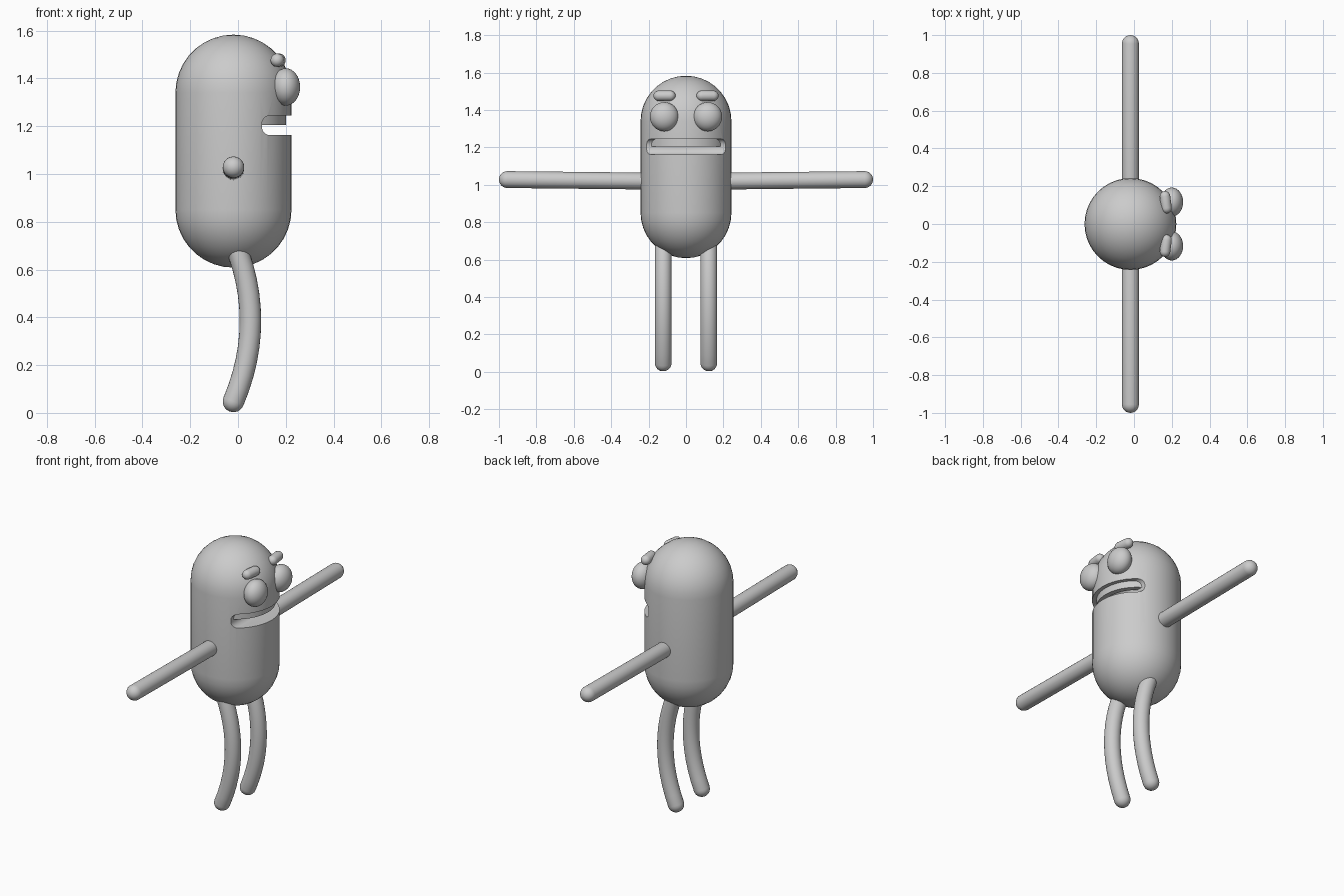
import bpy, bmesh
from math import sin, cos, pi, sqrt, radians
from mathutils import Vector

if "Cube" in bpy.data.objects:
    bpy.data.objects.remove(bpy.data.objects["Cube"])

CX = -0.019          # axis of body and arms
R = 0.243            # body radius


def finish(name, bm, angle=40):
    bmesh.ops.recalc_face_normals(bm, faces=bm.faces[:])
    me = bpy.data.meshes.new(name)
    bm.to_mesh(me)
    bm.free()
    ob = bpy.data.objects.new(name, me)
    bpy.context.collection.objects.link(ob)
    smooth(ob, angle)
    return ob


def smooth(ob, angle=40):
    bpy.ops.object.select_all(action='DESELECT')
    ob.select_set(True)
    bpy.context.view_layer.objects.active = ob
    bpy.ops.object.shade_smooth_by_angle(angle=radians(angle))


def capsule(name, path, r, side, seg=24, cap=6):
    """Round-ended tube along path (centres of the end spheres included)."""
    p = [Vector(q) for q in path]
    tan = [(p[min(i + 1, len(p) - 1)] - p[max(i - 1, 0)]).normalized() for i in range(len(p))]
    a = [pi / 2 * k / cap for k in range(1, cap)]
    st = [(p[0] - tan[0] * r * cos(t), tan[0], r * sin(t)) for t in a]
    st += [(q, t, r) for q, t in zip(p, tan)]
    st += [(p[-1] + tan[-1] * r * cos(t), tan[-1], r * sin(t)) for t in reversed(a)]
    bm = bmesh.new()
    rings = []
    for c, t, rad in st:
        v = t.cross(Vector(side)).normalized()
        u = v.cross(t)
        rings.append([bm.verts.new(c + (u * cos(2 * pi * k / seg) + v * sin(2 * pi * k / seg)) * rad)
                      for k in range(seg)])
    for A, B in zip(rings, rings[1:]):
        for k in range(seg):
            bm.faces.new((A[k], A[(k + 1) % seg], B[(k + 1) % seg], B[k]))
    for ring, end in ((rings[0], p[0] - tan[0] * r), (rings[-1], p[-1] + tan[-1] * r)):
        tip = bm.verts.new(end)
        for k in range(seg):
            bm.faces.new((ring[k], ring[(k + 1) % seg], tip))
    return finish(name, bm)


def prism(name, pts, offset):
    """Closed outline swept by offset."""
    bm = bmesh.new()
    f = bm.faces.new([bm.verts.new(q) for q in pts])
    new = bmesh.ops.extrude_face_region(bm, geom=[f], use_keep_orig=True)['geom']
    bmesh.ops.translate(bm, vec=offset, verts=[g for g in new if isinstance(g, bmesh.types.BMVert)])
    return finish(name, bm)


# Body
body = capsule("body", [(CX, 0, 0.608 + R), (CX, 0, 1.583 - R)], R, (1, 0, 0), 40, 9)

# Mouth slot cut straight across the face, rounded at the back
z0, z1, xb, cr = 1.162, 1.245, 0.10, 0.035
outline = [(0.4, -0.4, z0)]
outline += [(xb + cr - cr * sin(t), -0.4, z0 + cr - cr * cos(t)) for t in [pi / 2 * k / 5 for k in range(6)]]
outline += [(xb + cr - cr * cos(t), -0.4, z1 - cr + cr * sin(t)) for t in [pi / 2 * k / 5 for k in range(6)]]
outline += [(0.4, -0.4, z1)]
cutter = prism("mouth_cutter", outline, (0, 0.8, 0))
cutter.hide_render = True
mod = body.modifiers.new("mouth", 'BOOLEAN')
mod.operation, mod.solver, mod.object = 'DIFFERENCE', 'EXACT', cutter
bpy.context.view_layer.objects.active = body
bpy.ops.object.modifier_apply(modifier=mod.name)
bpy.data.objects.remove(cutter)
smooth(body, 35)

# Upper teeth: curved band hanging in the slot
arc = [radians(-58 + 116 * k / 24) for k in range(25)]
band = [(CX + 0.22 * cos(t), 0.22 * sin(t), 1.204) for t in arc]
band += [(CX + 0.19 * cos(t), 0.19 * sin(t), 1.204) for t in reversed(arc)]
prism("upper_teeth", band, (0, 0, 0.05))

for s, tag in ((-1, "right"), (1, "left")):
    # Arms
    capsule(tag + "_arm", [(CX, s * 0.2, 1.02), (CX, s * 0.955, 1.028)], 0.045, (1, 0, 0))

    # Bowed legs
    leg = []
    for k in range(13):
        u = -1 + k / 6
        leg.append((0.052 - 0.071 * u * u, s * 0.122, 0.385 + 0.337 * u))
    capsule(tag + "_leg", leg, 0.045, (0, 1, 0))

    # Eyes
    bm = bmesh.new()
    bmesh.ops.create_uvsphere(bm, u_segments=32, v_segments=16, radius=1)
    bmesh.ops.scale(bm, vec=(0.06, 0.077, 0.078), verts=bm.verts)
    bmesh.ops.translate(bm, vec=(0.2, s * 0.116, 1.364), verts=bm.verts)
    finish(tag + "_eye", bm)

    # Eyebrows
    capsule(tag + "_eyebrow", [(0.172, s * 0.084, 1.476), (0.164, s * 0.146, 1.476)],
            0.028, (0, 0, 1), 20, 5)
